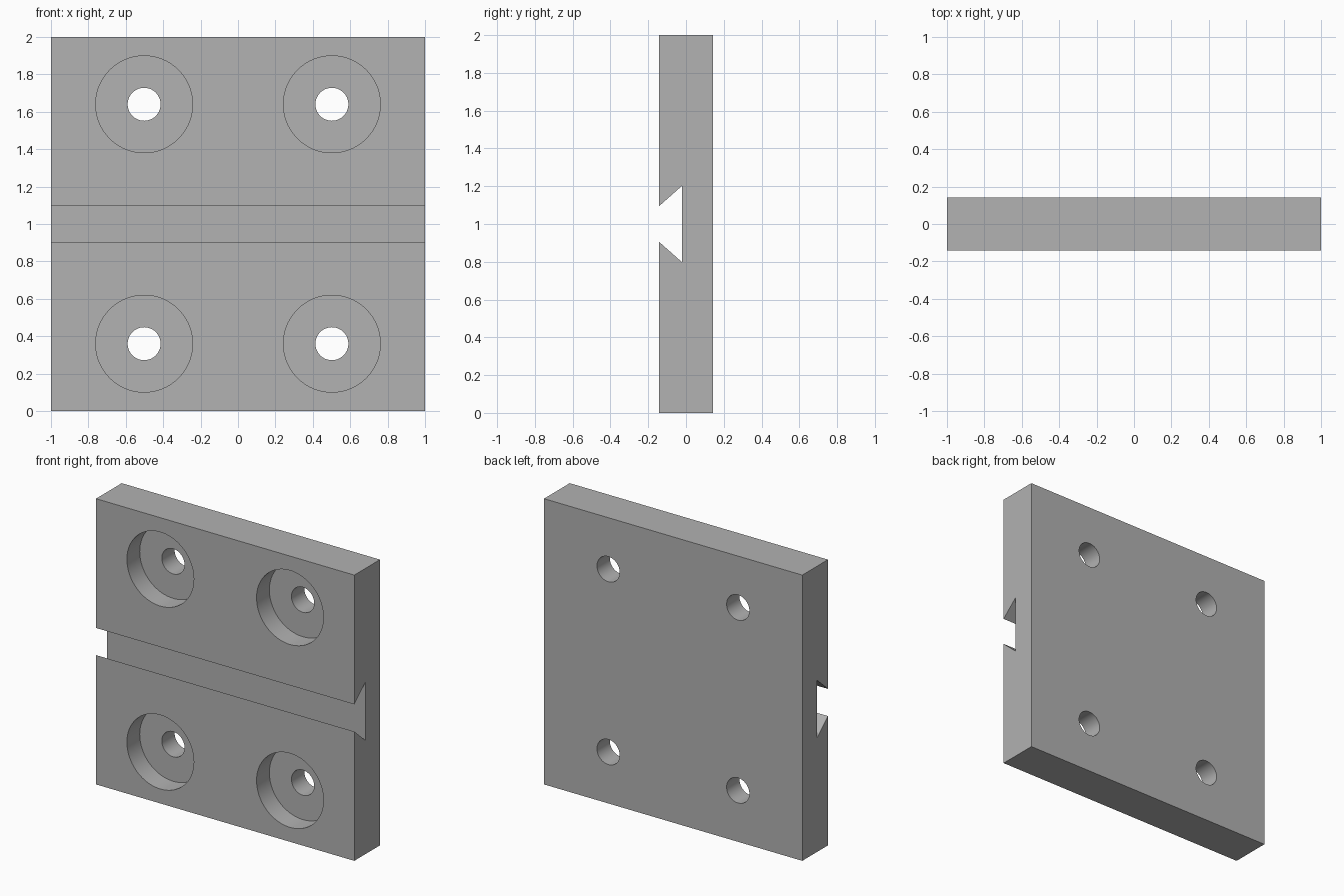
import bpy
from math import radians

if "Cube" in bpy.data.objects:
    bpy.data.objects.remove(bpy.data.objects["Cube"], do_unlink=True)

HALF_DEPTH = 0.142
GROOVE_Y = -0.02
BORE_Y = 0.0
HOLE_X, HOLE_Z = 0.502, 0.64
BORE_RADIUS, HOLE_RADIUS = 0.259, 0.088

grey = bpy.data.materials.new("plain grey")
grey.use_nodes = True
colour = (0.445, 0.445, 0.445, 1)
grey.diffuse_color = colour
grey.node_tree.nodes["Principled BSDF"].inputs["Base Color"].default_value = colour


def extrude_profile(name, profile, half_width):
    """Solid from a (y, z) outline extruded along x."""
    n = len(profile)
    verts = [(x, y, z) for x in (-half_width, half_width) for y, z in profile]
    faces = [tuple(reversed(range(n))), tuple(range(n, 2 * n))]
    faces += [(i, (i + 1) % n, n + (i + 1) % n, n + i) for i in range(n)]
    mesh = bpy.data.meshes.new(name)
    mesh.from_pydata(verts, [], faces)
    obj = bpy.data.objects.new(name, mesh)
    bpy.context.collection.objects.link(obj)
    return obj


def cylinder_cutter(name, radius, x, z, y_front, y_back):
    bpy.ops.mesh.primitive_cylinder_add(
        vertices=96, radius=radius, depth=y_back - y_front,
        location=(x, (y_front + y_back) / 2, z), rotation=(radians(90), 0, 0))
    cutter = bpy.context.object
    cutter.name = name
    cutter.hide_render = True
    return cutter


def cut(target, cutter):
    mod = target.modifiers.new("cut", "BOOLEAN")
    mod.operation = "DIFFERENCE"
    mod.solver = "EXACT"
    mod.object = cutter
    bpy.context.view_layer.objects.active = target
    bpy.ops.object.modifier_apply(modifier=mod.name)
    bpy.data.objects.remove(cutter, do_unlink=True)


# Plate with a dovetail groove across its front
d = HALF_DEPTH
plate = extrude_profile("mounting_plate", [
    (-d, 0), (d, 0), (d, 2), (-d, 2),
    (-d, 1.095), (GROOVE_Y, 1.203), (GROOVE_Y, 0.797), (-d, 0.905)], 1)
plate.data.materials.append(grey)

# Four counterbored through holes
for sx in (-1, 1):
    for sz in (-1, 1):
        x, z = sx * HOLE_X, 1 + sz * HOLE_Z
        cut(plate, cylinder_cutter("bore_cutter", BORE_RADIUS, x, z, -0.3, BORE_Y))
        cut(plate, cylinder_cutter("hole_cutter", HOLE_RADIUS, x, z, -0.3, 0.3))

# Round walls smooth, edges sharp
bpy.ops.object.select_all(action="DESELECT")
plate.select_set(True)
bpy.context.view_layer.objects.active = plate
bpy.ops.object.shade_smooth_by_angle(angle=radians(30))
